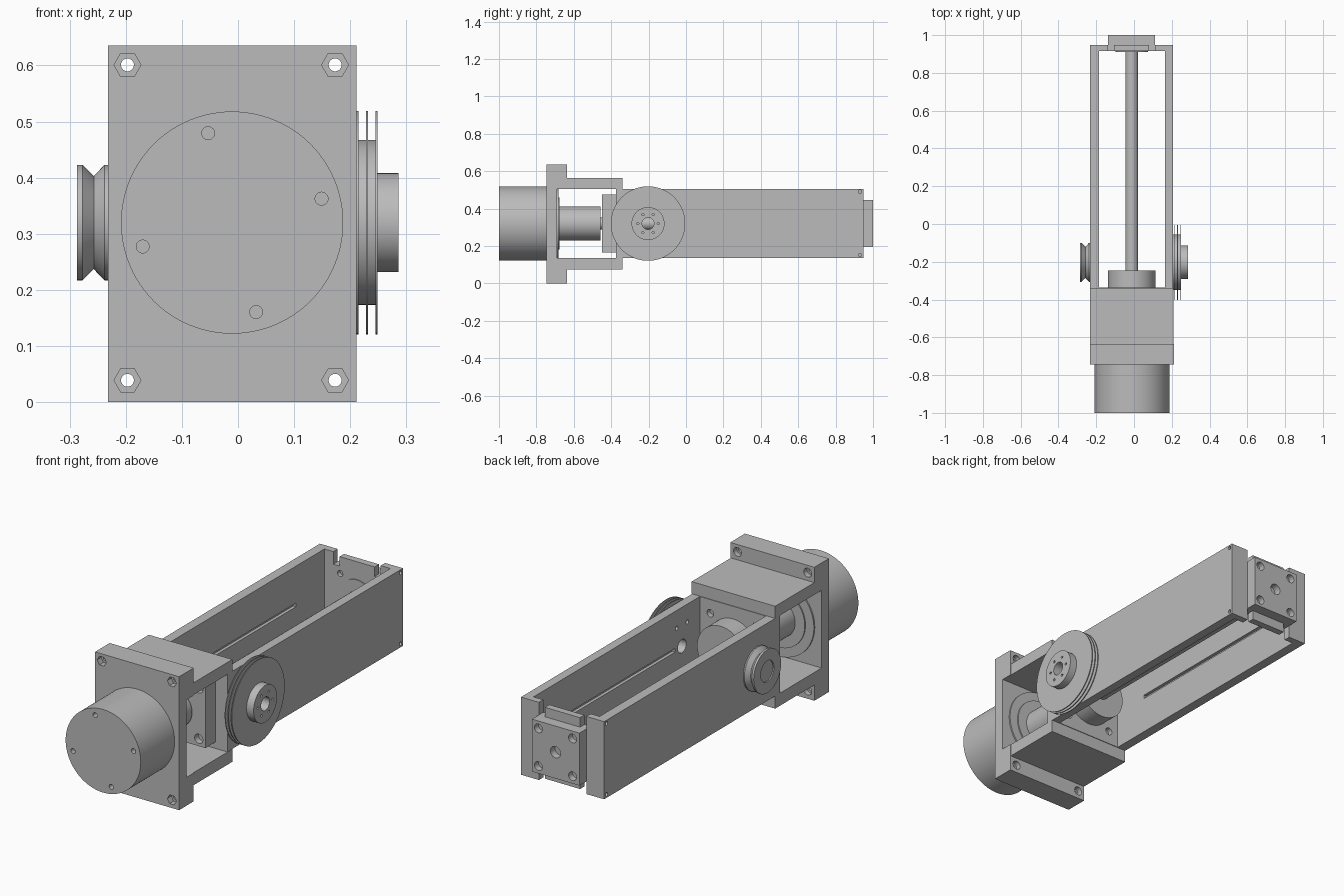
import bpy, bmesh, math
from mathutils import Matrix, Vector

cube = bpy.data.objects.get("Cube")
if cube:
    bpy.data.objects.remove(cube, do_unlink=True)

grey = bpy.data.materials.new("machined_grey")
grey.use_nodes = True
colour = (0.5, 0.5, 0.5, 1)
grey.diffuse_color = colour
grey.node_tree.nodes["Principled BSDF"].inputs["Base Color"].default_value = colour

CX, CZ = -0.012, 0.32          # main axis
PULLEY_Y = -0.203
TURN = {"x": Matrix.Rotation(math.pi / 2, 4, "Y"),
        "y": Matrix.Rotation(-math.pi / 2, 4, "X")}


def make(name, bm):
    bmesh.ops.recalc_face_normals(bm, faces=bm.faces)
    mesh = bpy.data.meshes.new(name)
    bm.to_mesh(mesh)
    bm.free()
    mesh.materials.append(grey)
    obj = bpy.data.objects.new(name, mesh)
    bpy.context.collection.objects.link(obj)
    return obj


def box(name, x, y, z):
    bm = bmesh.new()
    bmesh.ops.create_cube(bm, size=1)
    for v in bm.verts:
        v.co = Vector([(a + b) / 2 + c * (b - a) for c, (a, b) in zip(v.co, (x, y, z))])
    return make(name, bm)


def lathe(name, axis, centre, profile, sides=64):
    """Closed solid of revolution; profile holds (position along axis, radius)."""
    bm = bmesh.new()
    rings = []
    for t, r in profile:
        rings.append([bm.verts.new((r * math.cos(a), r * math.sin(a), t))
                      for a in (math.tau * i / sides for i in range(sides))])
    for a, b in zip(rings, rings[1:]):
        for i in range(sides):
            j = (i + 1) % sides
            bm.faces.new((a[i], a[j], b[j], b[i]))
    bm.faces.new(rings[0])
    bm.faces.new(rings[-1])
    bmesh.ops.transform(bm, matrix=Matrix.Translation(centre) @ TURN[axis], verts=bm.verts)
    return make(name, bm)


def rod(name, axis, centre, start, end, radius, sides=48):
    return lathe(name, axis, centre, [(start, radius), (end, radius)], sides)


def cut(obj, cutters):
    """Subtract every cutter from obj, then drop the cutters."""
    for c in cutters:
        mod = obj.modifiers.new("cut", "BOOLEAN")
        mod.object, mod.operation, mod.solver = c, "DIFFERENCE", "EXACT"
    graph = bpy.context.evaluated_depsgraph_get()
    mesh = bpy.data.meshes.new_from_object(obj.evaluated_get(graph))
    obj.modifiers.clear()
    obj.data = mesh
    for c in cutters:
        bpy.data.objects.remove(c, do_unlink=True)


def corners(dx, dz):
    return [(CX + i * dx, 0, CZ + k * dz) for i in (-1, 1) for k in (-1, 1)]


# Motor mounting plate with hex nut pockets and side window
plate = box("motor_plate", (-0.232, 0.211), (-0.745, -0.635), (0, 0.636))
holes = [box("cutter", (-0.3, 0.3), (-0.69, -0.6), (0.135, 0.505))]
for p in corners(0.185, 0.281):
    holes.append(rod("cutter", "y", p, -0.8, -0.6, 0.0115, 24))
    holes.append(rod("cutter", "y", p, -0.8, -0.715, 0.024, 6))
    holes.append(rod("cutter", "y", p, -0.66, -0.6, 0.021, 24))
cut(plate, holes)

# Top and bottom of the open housing
for name, z in (("housing_top", (0.505, 0.563)), ("housing_bottom", (0.075, 0.135))):
    box(name, (-0.232, 0.208), (-0.636, -0.34), z)

# Motor body with four shallow screw holes
motor = rod("motor_body", "y", (-0.0105, 0, CZ), -1, -0.744, 0.198, 96)
holes = []
for i in range(4):
    a = math.radians(105 + 90 * i)
    p = (-0.0105 + 0.165 * math.cos(a), 0, CZ + 0.165 * math.sin(a))
    holes.append(rod("cutter", "y", p, -1.1, -0.975, 0.0115, 24))
cut(motor, holes)

# Motor flange, coupling and coupling shaft
lathe("motor_flange", "y", (CX, 0, CZ),
      [(-0.70, 0.184), (-0.683, 0.184), (-0.683, 0.14), (-0.677, 0.14)])
rod("coupling", "y", (CX, 0, CZ), -0.69, -0.457, 0.09)
rod("coupling_shaft", "y", (CX, 0, CZ), -0.46, -0.44, 0.032)

# Bearing block in front of the cross wall
block = box("bearing_block", (CX - 0.155, CX + 0.155), (-0.45, -0.374), (0.165, 0.475))
wall = box("cross_wall", (-0.19, 0.165), (-0.375, -0.337), (0.135, 0.505))
for part, y0, y1, r in ((block, -0.5, -0.42, 0.022), (wall, -0.36, -0.3, 0.018)):
    cut(part, [rod("cutter", "y", p, y0, y1, r, 24) for p in corners(0.12, 0.12)])
rod("bearing_hub", "y", (CX, 0, CZ), -0.34, -0.245, 0.125, 64)
rod("lead_shaft", "y", (CX, 0, CZ), -0.25, 0.92, 0.034)

# Side rails with an inner guide groove and end screw holes
for name, x, inner, out in (("left_rail", (0.163, 0.206), 0.163, 0.206),
                            ("right_rail", (-0.232, -0.185), -0.185, -0.232)):
    rail = box(name, x, (-0.375, 0.948), (0.135, 0.505))
    holes = [box("cutter", (inner - 0.015, inner + 0.015), (-0.15, 0.7), (0.311, 0.329))]
    for z in (0.152, 0.49):
        holes.append(rod("cutter", "x", (0, 0.93, z), out - 0.02, out + 0.02, 0.009, 20))
    if inner > 0:
        holes.append(rod("cutter", "x", (0, PULLEY_Y, CZ), 0.1, 0.3, 0.032, 32))
        for dy in (-0.04, 0.04):
            holes.append(rod("cutter", "x", (0, PULLEY_Y + dy, CZ + 0.1), 0.1, 0.19, 0.01, 20))
    cut(rail, holes)

# End wall, notched at top and bottom either side of its middle tongue
end_wall = box("end_wall", (-0.186, 0.164), (0.915, 0.948), (0.135, 0.505))
holes = []
for z in ((0.05, 0.195), (0.445, 0.6)):
    for x in ((-0.138, -0.105), (0.08, 0.112)):
        holes.append(box("cutter", x, (0.88, 1), z))
for z in ((0.05, 0.15), (0.49, 0.6)):
    holes.append(box("cutter", (-0.12, 0.095), (0.88, 1), z))
for p in corners(0.09, 0.09):
    holes.append(rod("cutter", "y", p, 0.88, 0.935, 0.014, 20))
cut(end_wall, holes)
rod("end_bearing", "y", (CX, 0, CZ), 0.911, 0.93, 0.085)

# End cap with four screw pockets and a centre hole
cap = box("end_cap", (-0.138, 0.112), (0.946, 1), (0.195, 0.445))
holes = [rod("cutter", "y", p, 0.97, 1.1, 0.021, 24) for p in corners(0.09, 0.09)]
holes.append(rod("cutter", "y", (CX, 0, CZ), 0.965, 1.1, 0.027, 32))
cut(cap, holes)

# Small grooved pulley on the right
small = lathe("small_pulley", "x", (0, PULLEY_Y, CZ),
              [(-0.287, 0.103), (-0.277, 0.103), (-0.257, 0.083),
               (-0.238, 0.103), (-0.231, 0.103)])
cut(small, [rod("cutter", "x", (0, PULLEY_Y, CZ), -0.4, -0.281, 0.05)])

# Large triple-flange pulley on the left, with hub and bore
R, CORE = 0.199, 0.147
profile = [(0.205, CORE)]
for x in (0.211, 0.228, 0.245):
    profile += [(x, CORE), (x, R), (x + 0.004, R), (x + 0.004, CORE)]
profile[-1] = (0.249, 0.088)
profile.append((0.286, 0.088))
large = lathe("large_pulley", "x", (0, PULLEY_Y, CZ), profile, 96)
holes = [rod("cutter", "x", (0, PULLEY_Y, CZ), 0.1, 0.4, 0.032, 32)]
for i in range(6):
    a = math.tau * i / 6
    p = (0, PULLEY_Y + 0.055 * math.cos(a), CZ + 0.055 * math.sin(a))
    holes.append(rod("cutter", "x", p, 0.275, 0.4, 0.006, 16))
cut(large, holes)

# Smooth the round surfaces, keep edges sharp
bpy.ops.object.select_all(action="DESELECT")
for obj in bpy.context.collection.objects:
    if obj.type == "MESH" and grey.name in obj.data.materials:
        obj.select_set(True)
        bpy.context.view_layer.objects.active = obj
bpy.ops.object.shade_smooth_by_angle(angle=math.radians(30))
